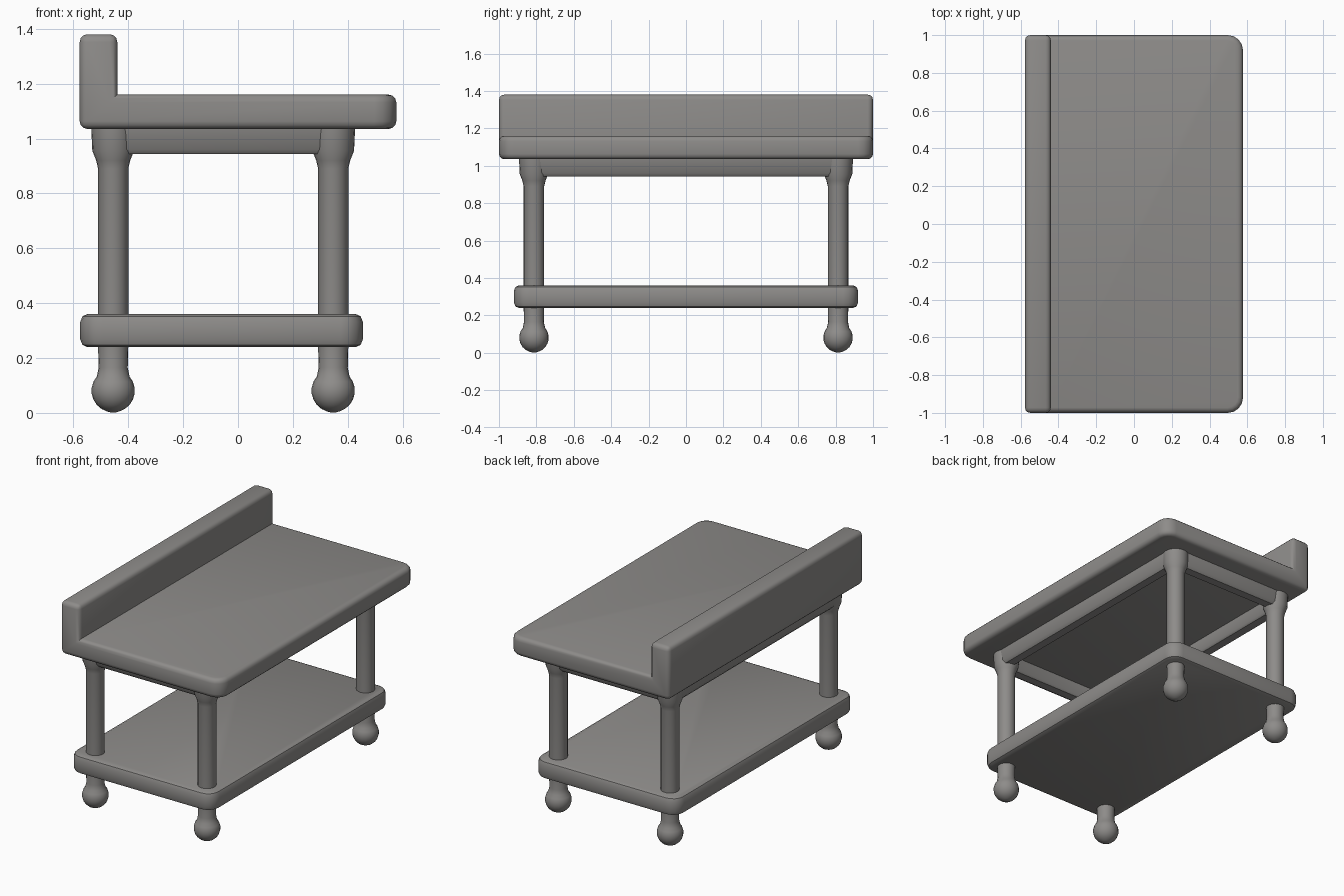
import bpy, bmesh, math

if "Cube" in bpy.data.objects:
    bpy.data.objects.remove(bpy.data.objects["Cube"])

grey = bpy.data.materials.new("warm grey")
grey.diffuse_color = (0.27, 0.262, 0.253, 1)
grey.use_nodes = True
grey.node_tree.nodes["Principled BSDF"].inputs["Base Color"].default_value = grey.diffuse_color


def finish(name, bm, angle=40):
    bmesh.ops.recalc_face_normals(bm, faces=bm.faces)
    me = bpy.data.meshes.new(name)
    bm.to_mesh(me)
    bm.free()
    ob = bpy.data.objects.new(name, me)
    bpy.context.collection.objects.link(ob)
    me.materials.append(grey)
    bpy.ops.object.select_all(action='DESELECT')
    ob.select_set(True)
    bpy.context.view_layer.objects.active = ob
    bpy.ops.object.shade_smooth_by_angle(angle=math.radians(angle))
    return ob


def rounded_rect(x0, x1, y, r, inset=0, seg=4):
    """Outline of a rectangle with rounded corners, shrunk by inset."""
    x0, x1, y, r = x0 + inset, x1 - inset, y - inset, max(r - inset, 0.01)
    pts = []
    for i, (cx, cy) in enumerate(((x1 - r, y - r), (x0 + r, y - r),
                                  (x0 + r, r - y), (x1 - r, r - y))):
        for k in range(seg + 1):
            a = math.pi / 2 * (i + k / seg)
            pts.append((cx + r * math.cos(a), cy + r * math.sin(a)))
    return pts


def loft(name, rings, caps=True, closed=False, angle=40):
    """Joins (outline, z) rings with quads."""
    bm = bmesh.new()
    loops = [[bm.verts.new((x, y, z)) for x, y in pts] for pts, z in rings]
    pairs = list(zip(loops, loops[1:]))
    if closed:
        pairs.append((loops[-1], loops[0]))
    for a, b in pairs:
        n = len(a)
        for i in range(n):
            j = (i + 1) % n
            bm.faces.new((a[i], a[j], b[j], b[i]))
    if caps:
        bm.faces.new(loops[0])
        bm.faces.new(loops[-1])
    return finish(name, bm, angle)


def circle(cx, cy, r, n=20):
    return [(cx + r * math.cos(2 * math.pi * i / n),
             cy + r * math.sin(2 * math.pi * i / n)) for i in range(n)]


# Worktop with raised back: L profile swept along y
profile = [(-0.577, 1.035), (0.577, 1.035), (0.577, 1.16),
           (-0.44, 1.16), (-0.44, 1.38), (-0.577, 1.38)]
bm = bmesh.new()
face = bm.faces.new([bm.verts.new((x, -1, z)) for x, z in profile])
ext = bmesh.ops.extrude_face_region(bm, geom=[face])
bmesh.ops.translate(bm, vec=(0, 2, 0),
                    verts=[v for v in ext["geom"] if isinstance(v, bmesh.types.BMVert)])
bmesh.ops.recalc_face_normals(bm, faces=bm.faces)
front_corners = [e for e in bm.edges if all(v.co.x > 0.5 for v in e.verts)
                 and abs(e.verts[0].co.z - e.verts[1].co.z) > 0.05]
bmesh.ops.bevel(bm, geom=front_corners, offset=0.08, segments=4,
                profile=0.5, affect='EDGES')
bm.normal_update()
sharp = [e for e in bm.edges if e.calc_face_angle_signed(0) > math.radians(50)]
bmesh.ops.bevel(bm, geom=sharp, offset=0.028, segments=3,
                profile=0.5, affect='EDGES')
finish("worktop", bm)

# Lower shelf with softened edges
edge = [(0.025, 0.24), (0.008, 0.248), (0, 0.268),
        (0, 0.332), (0.008, 0.352), (0.025, 0.36)]
loft("lower_shelf", [(rounded_rect(-0.575, 0.455, 0.92, 0.08, i), z) for i, z in edge])

# Hollow apron frame under the worktop
frame = [(0, 1.04), (0.01, 0.96), (0.025, 0.943), (0.08, 0.943), (0.09, 0.955), (0.09, 1.04)]
loft("apron_frame", [(rounded_rect(-0.53, 0.42, 0.88, 0.07, i), z) for i, z in frame],
     caps=False, closed=True)

# Turned legs with flared tops and ball feet
ball_r, ball_z = 0.079, 0.081
turning = []
for k in range(1, 9):
    a = -math.pi / 2 + k * math.pi / 11
    turning.append((ball_r * math.cos(a), ball_z + ball_r * math.sin(a)))
turning.insert(0, (0.01, 0.002))
turning += [(0.053, 0.165), (0.055, 0.24), (0.055, 0.89),
            (0.062, 0.92), (0.076, 0.955), (0.08, 1.04)]
for side, x in (("back", -0.455), ("front", 0.347)):
    for end, y in (("left", -0.813), ("right", 0.813)):
        loft(f"{side}_{end}_leg", [(circle(x, y, r), z) for r, z in turning])
